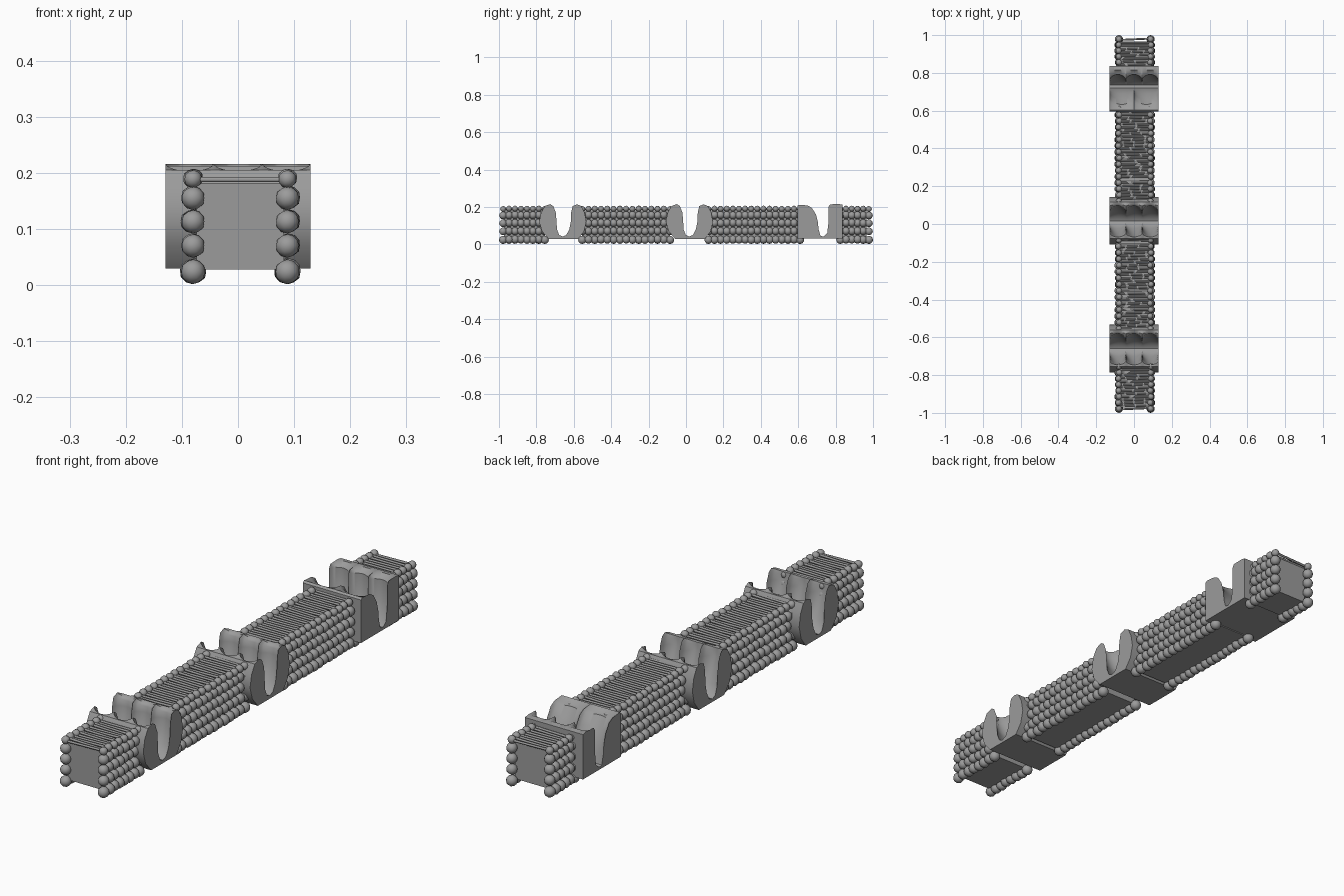
import bpy, bmesh, math, random
from mathutils import Matrix, Vector

random.seed(4)
if "Cube" in bpy.data.objects:
    bpy.data.objects.remove(bpy.data.objects["Cube"])

GREY = (0.33, 0.33, 0.33, 1)
mat = bpy.data.materials.new("plain grey")
mat.use_nodes = True
mat.diffuse_color = GREY
mat.node_tree.nodes["Principled BSDF"].inputs["Base Color"].default_value = GREY


def finish(bm, name, angle=40):
    bmesh.ops.recalc_face_normals(bm, faces=bm.faces)
    mesh = bpy.data.meshes.new(name)
    bm.to_mesh(mesh)
    bm.free()
    mesh.materials.append(mat)
    obj = bpy.data.objects.new(name, mesh)
    bpy.context.collection.objects.link(obj)
    bpy.ops.object.select_all(action='DESELECT')
    obj.select_set(True)
    bpy.context.view_layer.objects.active = obj
    bpy.ops.object.shade_smooth_by_angle(angle=math.radians(angle))
    return obj


# Body sections lie between the clamps
SECTIONS = {"front": (-0.978, -0.755), "front_middle": (-0.555, -0.085),
            "back_middle": (0.12, 0.61), "back": (0.825, 0.978)}
# Bead rows: height, radius
ROWS = [(0.024, 0.022), (0.07, 0.021), (0.113, 0.021), (0.155, 0.021), (0.189, 0.016)]
MID = 0.004
HALF = 0.084


def core(name, y0, y1):
    bm = bmesh.new()
    size = Matrix.Diagonal((0.156, y1 - y0, 0.154, 1))
    bmesh.ops.create_cube(bm, size=1, matrix=Matrix.Translation((MID, (y0 + y1) / 2, 0.105)) @ size)
    finish(bm, name + "_core")


def beads(name, y0, y1):
    bm = bmesh.new()
    n = round((y1 - y0) / 0.033)
    for side in (-1, 1):
        for z, r in ROWS:
            for i in range(n + 1):
                jit = 0.0 if i in (0, n) else 0.0025
                spot = Vector((MID + side * HALF + random.uniform(-jit, jit),
                               y0 + (y1 - y0) * i / n,
                               z + random.uniform(0, jit)))
                bmesh.ops.create_icosphere(bm, subdivisions=2, radius=r,
                                           matrix=Matrix.Translation(spot))
    finish(bm, name + "_beads", 60)


def strands(name, y0, y1):
    bm = bmesh.new()
    n = round((y1 - y0) / 0.0165)
    for i in range(n + 1):
        turn = Matrix.Rotation(random.uniform(-0.05, 0.05), 4, 'Z')
        lie = Matrix.Rotation(math.pi / 2, 4, 'Y')
        place = Matrix.Translation((MID, y0 + (y1 - y0) * i / n, 0.188))
        bmesh.ops.create_cone(bm, cap_ends=True, segments=6, radius1=0.005, radius2=0.005,
                              depth=2 * HALF, matrix=place @ turn @ lie)
    finish(bm, name + "_top_strands", 70)


for label, (a, b) in SECTIONS.items():
    core(label, max(a, -0.972), min(b, 0.966))
    beads(label, a, b)
    strands(label, a, b)

# Clamp profiles: y, z, depth of the scallops pressed into the slot walls
ROUND = [(-0.075, 0.03, 0), (0.085, 0.03, 0), (0.115, 0.07, 0), (0.127, 0.12, 0),
         (0.118, 0.17, 0), (0.1, 0.205, 0), (0.078, 0.214, 0.008), (0.054, 0.205, 0.025),
         (0.046, 0.17, 0.03), (0.044, 0.12, 0.022), (0.036, 0.08, 0.008), (0.02, 0.05, 0),
         (0, 0.042, 0), (-0.018, 0.05, 0), (-0.03, 0.08, -0.01), (-0.032, 0.12, -0.03),
         (-0.036, 0.17, -0.045), (-0.05, 0.205, -0.035), (-0.066, 0.215, -0.02),
         (-0.095, 0.205, 0), (-0.115, 0.17, 0), (-0.125, 0.12, 0), (-0.11, 0.07, 0)]
SQUARE = [(-0.12, 0.032, 0), (0.122, 0.032, 0), (0.122, 0.212, 0), (0.1, 0.216, 0),
          (0.055, 0.214, 0.03), (0.047, 0.2, 0.03), (0.047, 0.12, 0.025), (0.04, 0.06, 0),
          (0.02, 0.042, 0), (0.004, 0.045, 0), (-0.006, 0.08, 0), (-0.01, 0.12, -0.015),
          (-0.02, 0.16, -0.035), (-0.042, 0.195, -0.04), (-0.065, 0.208, -0.03),
          (-0.112, 0.212, 0), (-0.12, 0.205, 0)]


def clamp(name, centre, profile, front_cells, back_cells):
    steps, half = 48, 0.129
    bm = bmesh.new()
    rings = []
    for i in range(steps + 1):
        u = i / steps
        ring = []
        for y, z, depth in profile:
            cells = front_cells if depth < 0 else back_cells
            press = abs(math.sin(math.pi * cells * u)) ** 0.6
            dip = 0.012 * press if depth and z > 0.2 else 0
            ring.append(bm.verts.new((half * (2 * u - 1), centre + y + depth * press, z - dip)))
        rings.append(ring)
    n = len(profile)
    for r0, r1 in zip(rings, rings[1:]):
        for j in range(n):
            k = (j + 1) % n
            bm.faces.new((r0[j], r0[k], r1[k], r1[j]))
    bm.faces.new(rings[0])
    bm.faces.new(rings[-1])
    finish(bm, name)


clamp("front_clamp", -0.66, ROUND, 3, 3)
clamp("middle_clamp", 0.017, ROUND, 3, 3)
clamp("back_clamp", 0.715, SQUARE, 2, 3)
